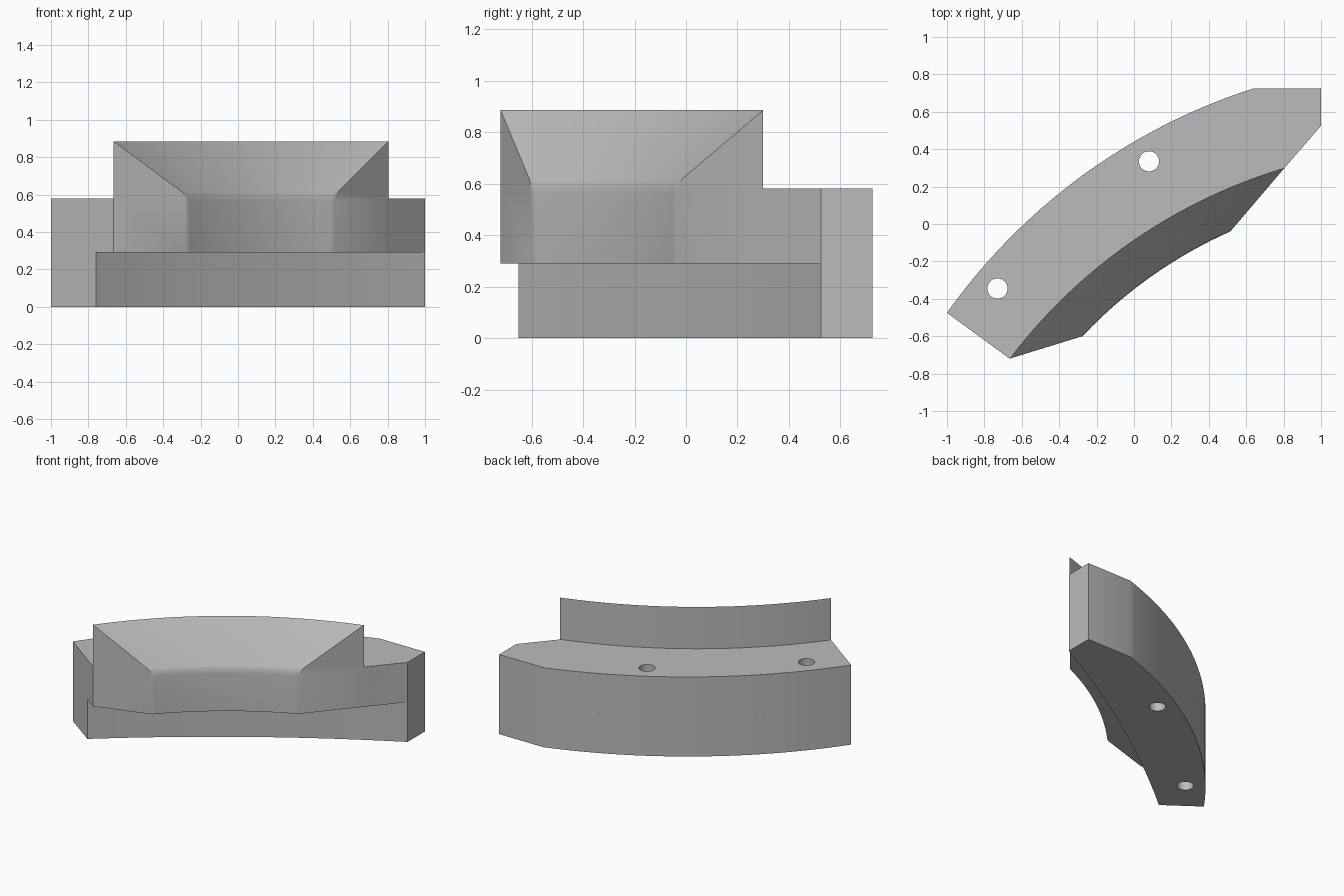
import bpy, bmesh, math
from mathutils import Vector

if "Cube" in bpy.data.objects:
    bpy.data.objects.remove(bpy.data.objects["Cube"], do_unlink=True)

STATIONS = 40
STEP_Z, DECK_Z, RIM_Z = 0.29, 0.58, 0.885

grey = bpy.data.materials.new("plain grey")
grey.use_nodes = True
grey.diffuse_color = (0.5, 0.5, 0.5, 1)
grey.node_tree.nodes["Principled BSDF"].inputs["Base Color"].default_value = (0.5, 0.5, 0.5, 1)


def arc(start, middle, end, count):
    """Points evenly spread on the circle through three points."""
    a, b, c = Vector(start), Vector(middle), Vector(end)
    u, v = b - a, c - a
    d = 2 * u.cross(v)
    centre = a + Vector((v.y * u.length_squared - u.y * v.length_squared,
                         u.x * v.length_squared - v.x * u.length_squared)) / d
    radius = (a - centre).length
    first = math.atan2(*(a - centre).yx)
    sweep = math.atan2(*(c - centre).yx) - first
    return [centre + radius * Vector((math.cos(first + sweep * i / (count - 1)),
                                      math.sin(first + sweep * i / (count - 1))))
            for i in range(count)]


def loft(name, rails, caps):
    """Skin a closed section, given as (path, height) rails, and cap both ends."""
    bm = bmesh.new()
    grid = [[bm.verts.new((p.x, p.y, z)) for p in path] for path, z in rails]
    for k, row in enumerate(grid):
        after = grid[(k + 1) % len(grid)]
        for i in range(STATIONS - 1):
            bm.faces.new((row[i], row[i + 1], after[i + 1], after[i]))
    for end in (0, -1):
        for cap in caps:
            bm.faces.new([grid[k][end] for k in cap])
    bmesh.ops.recalc_face_normals(bm, faces=bm.faces[:])
    mesh = bpy.data.meshes.new(name)
    bm.to_mesh(mesh)
    bm.free()
    mesh.materials.append(grey)
    obj = bpy.data.objects.new(name, mesh)
    bpy.context.collection.objects.link(obj)
    return obj


# Plan curves: outer back wall, rim edge, front of the lip, front of the base
outer_start, outer_mid, outer_end = (-1, -0.475), (0, 0.44), (0.64, 0.725)
back_corner, side_corner = Vector((1, 0.725)), Vector((1, 0.525))
outer_base = arc(outer_start, outer_mid, outer_end, STATIONS - 1) + [back_corner]
outer_deck = arc(outer_start, outer_mid, outer_end, STATIONS - 2) + [back_corner, side_corner]
rim = arc((-0.665, -0.72), (0, -0.085), (0.805, 0.3), STATIONS)
lip = arc((-0.275, -0.6), (0.1, -0.275), (0.515, -0.04), STATIONS)
base_front = arc((-0.76, -0.65), (0.0, -0.077), (1, 0.525), STATIONS)


def between(t):
    return [a.lerp(b, t) for a, b in zip(lip, rim)]


# Lower curved plate
base = loft("base_plate",
            [(outer_base, 0), (outer_base, STEP_Z), (base_front, STEP_Z), (base_front, 0)],
            [(0, 1, 2, 3)])

# Upper block: flat deck behind, knife-edged rim sloping down to a rounded lip
section = [(outer_deck, STEP_Z), (outer_deck, DECK_Z), (rim, DECK_Z), (rim, RIM_Z),
           (between(0.07), 0.617), (between(0.02), 0.598), (lip, 0.565),
           (lip, STEP_Z), (rim, STEP_Z)]
upper = loft("sloped_upper_block", section, [(0, 1, 2, 8), range(2, 9)])

# Two bolt holes through both layers
for x, y in ((0.08, 0.335), (-0.73, -0.345)):
    bpy.ops.mesh.primitive_cylinder_add(vertices=32, radius=0.054, depth=2, location=(x, y, 0.3))
    cutter = bpy.context.object
    cutter.name = "hole_cutter"
    cutter.hide_render = True
    cutter.data.materials.append(grey)
    for part in (base, upper):
        hole = part.modifiers.new("bolt_hole", 'BOOLEAN')
        hole.operation, hole.solver, hole.object = 'DIFFERENCE', 'EXACT', cutter
        bpy.context.view_layer.objects.active = part
        bpy.ops.object.modifier_apply(modifier=hole.name)
    bpy.data.objects.remove(cutter, do_unlink=True)

# Smooth the curves, keep the corners crisp
for part in (base, upper):
    bpy.ops.object.select_all(action='DESELECT')
    part.select_set(True)
    bpy.context.view_layer.objects.active = part
    bpy.ops.object.shade_smooth_by_angle(angle=math.radians(30))
